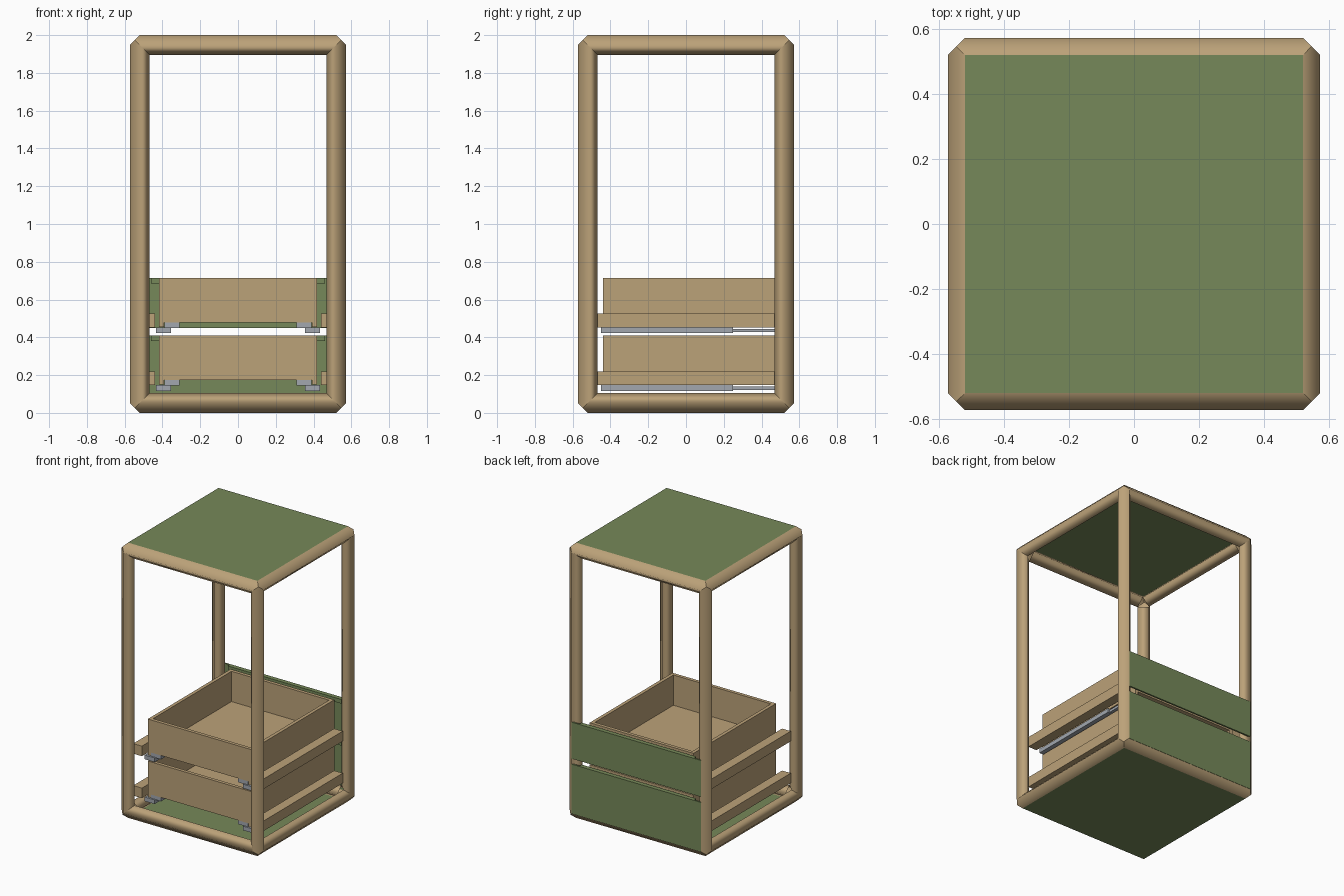
import bpy, bmesh

if "Cube" in bpy.data.objects:
    bpy.data.objects.remove(bpy.data.objects["Cube"])


def material(name, col):
    m = bpy.data.materials.new(name)
    m.diffuse_color = (*col, 1)
    m.use_nodes = True
    m.node_tree.nodes["Principled BSDF"].inputs["Base Color"].default_value = m.diffuse_color
    return m


WOOD = material("wood", (0.50, 0.36, 0.19))
GREEN = material("green", (0.18, 0.25, 0.10))
METAL = material("metal", (0.36, 0.39, 0.43))


def finish(bm, name, mat, smooth=False):
    bmesh.ops.recalc_face_normals(bm, faces=bm.faces)
    me = bpy.data.meshes.new(name)
    bm.to_mesh(me)
    bm.free()
    me.materials.append(mat)
    for p in me.polygons:
        p.use_smooth = smooth
    ob = bpy.data.objects.new(name, me)
    bpy.context.collection.objects.link(ob)
    return ob


def box(name, xs, ys, zs, mat):
    bm = bmesh.new()
    bmesh.ops.create_cube(bm, size=1)
    for v in bm.verts:
        v.co = [(r[0] + r[1]) / 2 + c * (r[1] - r[0])
                for r, c in zip((xs, ys, zs), v.co)]
    return finish(bm, name, mat)


def pair(name, xs, ys, zs, mat):
    box(name + "_right", xs, ys, zs, mat)
    box(name + "_left", (-xs[1], -xs[0]), ys, zs, mat)


# frame: twelve diamond-section beams, mitred where three meet
E, R = (0.52, 0.52, 0.948), 0.052


def beam(name, k, su, sv):
    u, v = (k + 1) % 3, (k + 2) % 3
    # ring: offsets across the beam, and how far the end reaches past the centre
    ring = [(R, 0, 0), (R / 2, R / 2, R / 2), (0, R, 0), (-R, 0, -R), (0, -R, -R)]
    bm = bmesh.new()
    ends = []
    for s in (-1, 1):
        row = []
        for du, dv, dk in ring:
            p = [0, 0, 0]
            p[u], p[v], p[k] = su * (E[u] + du), sv * (E[v] + dv), s * (E[k] + dk)
            p[2] += E[2] + R
            row.append(bm.verts.new(p))
        ends.append(row)
    a, b = ends
    bm.faces.new((a[0], a[1], a[2], b[2], b[1], b[0]))
    for i, j in ((2, 3), (3, 4), (4, 0)):
        bm.faces.new((a[i], a[j], b[j], b[i]))
    finish(bm, name, WOOD, True)


for k, kind in enumerate(("cross_beam", "side_beam", "post")):
    for su in (-1, 1):
        for sv in (-1, 1):
            beam(kind, k, su, sv)

# top and bottom panels
box("top_panel", (-0.52, 0.52), (-0.52, 0.52), (1.99, 2.0), GREEN)
box("bottom_panel", (-0.52, 0.52), (-0.52, 0.52), (0.0, 0.01), GREEN)

# two drawers, each with rails, slides and a green face at the back
for label, z, face_z in (("lower", 0.0, 0.05), ("upper", 0.305, 0.45)):
    top = z + 0.41
    n = label + "_"
    pair(n + "drawer_side", (0.392, 0.417), (-0.44, 0.51), (z + 0.15, top), WOOD)
    box(n + "drawer_inner_end", (-0.392, 0.392), (-0.44, -0.415), (z + 0.19, top), WOOD)
    box(n + "drawer_outer_end", (-0.392, 0.392), (0.485, 0.51), (z + 0.19, top), WOOD)
    box(n + "drawer_bottom", (-0.392, 0.392), (-0.44, 0.51), (z + 0.173, z + 0.19), WOOD)
    pair(n + "rail", (0.44, 0.51), (-0.475, 0.475), (z + 0.147, z + 0.22), WOOD)
    pair(n + "slide_runner", (0.355, 0.435), (-0.45, 0.25), (z + 0.117, z + 0.147), METAL)
    pair(n + "slide_bracket", (0.31, 0.39), (-0.44, 0.25), (z + 0.145, z + 0.173), METAL)
    pair(n + "slide_extension", (0.37, 0.42), (0.25, 0.50), (z + 0.122, z + 0.14), METAL)
    box(n + "drawer_face", (-0.52, 0.52), (0.56, 0.572), (face_z, top), GREEN)
    box(n + "face_lip", (-0.46, 0.46), (0.54, 0.56), (top - 0.03, top), GREEN)
